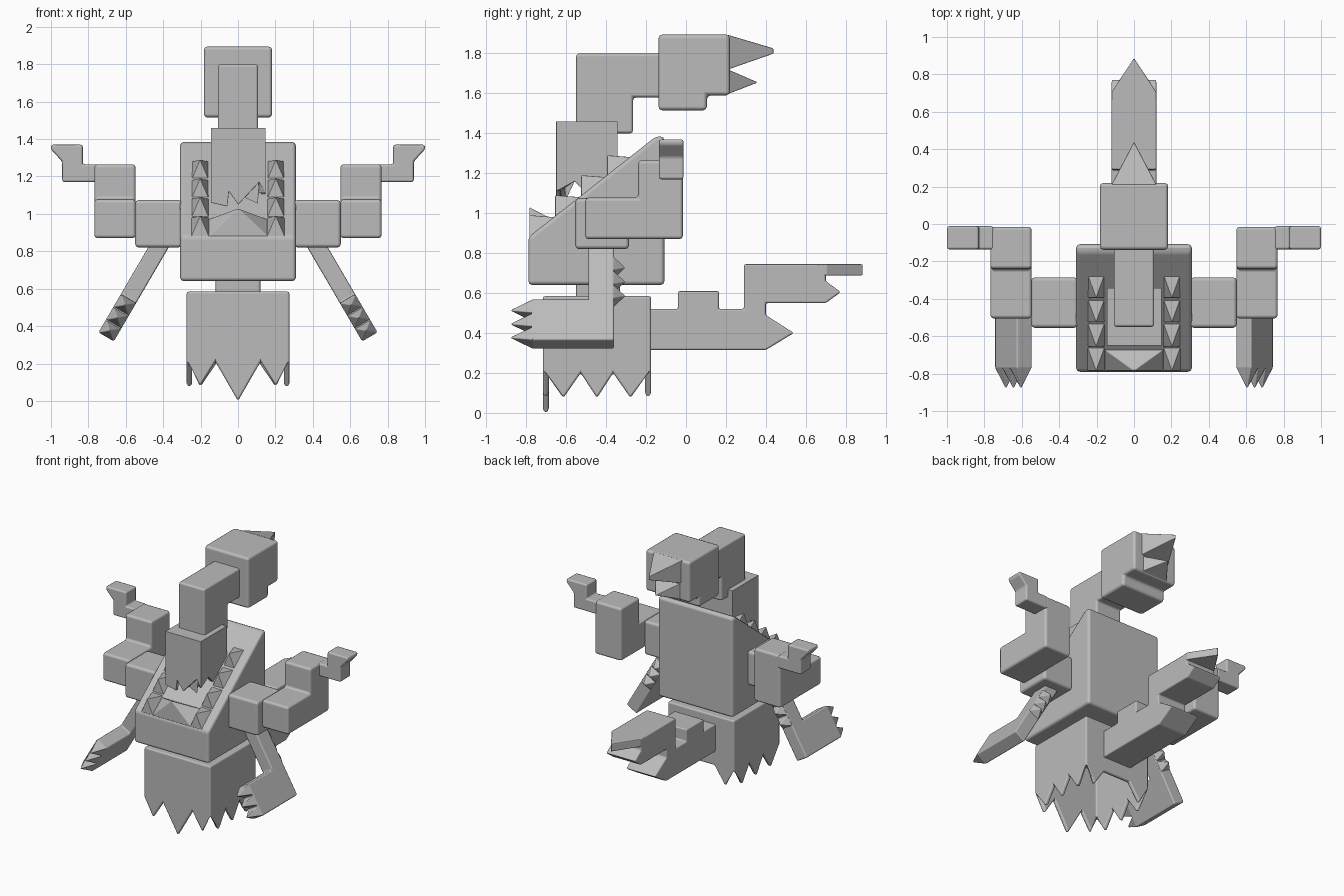
import bpy, bmesh, math
from mathutils import Matrix, Vector

if "Cube" in bpy.data.objects:
    bpy.data.objects.remove(bpy.data.objects["Cube"])

grey = bpy.data.materials.new("plain_grey")
grey.diffuse_color = (0.5, 0.5, 0.5, 1)
grey.use_nodes = True
grey.node_tree.nodes["Principled BSDF"].inputs["Base Color"].default_value = grey.diffuse_color


def finish(name, bm, bevel, mirror=False, thick=0, matrix=None):
    """Turn a bmesh into an object with rounded edges."""
    bmesh.ops.recalc_face_normals(bm, faces=bm.faces) if not thick else None
    if matrix:
        bm.transform(matrix)
    me = bpy.data.meshes.new(name)
    bm.to_mesh(me)
    bm.free()
    me.materials.append(grey)
    me.shade_smooth()
    ob = bpy.data.objects.new(name, me)
    bpy.context.collection.objects.link(ob)
    if thick:
        m = ob.modifiers.new("thickness", 'SOLIDIFY')
        m.thickness, m.offset, m.use_even_offset = thick, -1, True
    b = ob.modifiers.new("bevel", 'BEVEL')
    b.width, b.segments, b.harden_normals = bevel, 2, True
    b.limit_method, b.angle_limit = 'ANGLE', math.radians(30)
    if mirror:
        ob.modifiers.new("mirror", 'MIRROR')
    return ob


def prism(name, pts, axis, lo, hi, bevel=0.015, **kw):
    """Extrude a profile along an axis between lo and hi."""
    put = {'X': lambda p, w: (w, p[0], p[1]), 'Y': lambda p, w: (p[0], w, p[1]),
           'Z': lambda p, w: (p[0], p[1], w)}[axis]
    bm = bmesh.new()
    a = [bm.verts.new(put(p, lo)) for p in pts]
    b = [bm.verts.new(put(p, hi)) for p in pts]
    bm.faces.new(a)
    bm.faces.new(b[::-1])
    for i in range(len(pts)):
        j = (i + 1) % len(pts)
        bm.faces.new((a[i], a[j], b[j], b[i]))
    return finish(name, bm, bevel, **kw)


def box(name, x, y, z, bevel=0.015, **kw):
    return prism(name, [(y[0], z[0]), (y[1], z[0]), (y[1], z[1]), (y[0], z[1])],
                 'X', x[0], x[1], bevel, **kw)


def spikes(name, groups, bevel=0.004, **kw):
    """One convex solid for each group of points."""
    bm = bmesh.new()
    for pts in groups:
        vs = [bm.verts.new(p) for p in pts]
        bmesh.ops.convex_hull(bm, input=vs)
    return finish(name, bm, bevel, **kw)


def torn_box(name, x, y, top, sides, thick, bevel):
    """Open-bottomed box; each side has a ragged lower rim of (fraction, z)."""
    bm = bmesh.new()
    c = [Vector((x[0], y[0], 0)), Vector((x[1], y[0], 0)),
         Vector((x[1], y[1], 0)), Vector((x[0], y[1], 0))]
    up = [bm.verts.new((p.x, p.y, top)) for p in c]
    rims = []
    for i, side in enumerate(sides):
        rim = []
        for t, z in side:
            p = c[i].lerp(c[(i + 1) % 4], t)
            rim.append(bm.verts.new((p.x, p.y, z)))
        rims.append(rim)
    for i in range(4):
        j = (i + 1) % 4
        bm.faces.new(rims[i] + [rims[j][0], up[j], up[i]])
    bm.faces.new(up)
    return finish(name, bm, bevel, thick=thick)


# Ragged skirt and waist
front = [(0, .21), (.13, .08), (.28, .21), (.5, 0), (.72, .21), (.87, .08)]
side = [(0, .21), (.19, .075), (.35, .2), (.5, .075), (.65, .2), (.81, .075)]
back = [(0, .21), (.14, .08), (.3, .21), (.7, .21), (.86, .08)]
torn_box("ragged_skirt", (-.275, .275), (-.717, -.175), .585, [front, side, back, side], .03, .012)
box("waist", (-.12, .12), (-.55, -.33), (.54, .68))

# Torso with sloping front
prism("torso", [(-.79, .64), (-.108, .64), (-.108, 1.385), (-.15, 1.385), (-.79, .88)],
      'X', -.31, .31, .025)

# Teeth along the slope
teeth = []
for i in range(4):
    y0, z0 = -.785 + .13 * i, .88 + .1 * i
    y1, z1 = y0 + .13, z0 + .1
    teeth.append([(.155, y0, z0), (.25, y0, z0), (.155, y1, z1), (.25, y1, z1), (.2025, y0, z1 + .01)])
spikes("side_teeth", teeth, .003, mirror=True)
spikes("front_tooth", [[(-.16, -.785, .88), (.16, -.785, .88), (-.16, -.67, .97), (.16, -.67, .97),
                        (0, -.785, 1.03)]])

# Ragged collar and neck
torn_box("ragged_collar", (-.145, .148), (-.65, -.342), 1.46,
         [[(0, 1.06), (.3, 1.04), (.33, 1.12), (.5, 1.05), (.88, 1.17)],
          [(0, 1.11), (.3, 1.16), (.55, 1.08)],
          [(0, 1.1), (.5, 1.05)],
          [(0, 1.1), (.45, 1.08), (.7, 1.16)]], .025, .01)
prism("neck", [(-.55, 1.40), (-.265, 1.40), (-.265, 1.58), (-.1, 1.58), (-.1, 1.8), (-.55, 1.8)],
      'X', -.108, .108)

# Head and beak
prism("head", [(-.138, 1.515), (.105, 1.515), (.105, 1.59), (.22, 1.59), (.22, 1.895), (-.138, 1.895)],
      'X', -.183, .183, .02)
spikes("beak", [
    [(-.12, .21, 1.72), (.12, .21, 1.72), (-.12, .21, 1.893), (.12, .21, 1.893),
     (0, .44, 1.80), (0, .44, 1.825)],
    [(-.11, .21, 1.597), (.11, .21, 1.597), (-.11, .21, 1.72), (.11, .21, 1.72), (0, .36, 1.655)]])

# Arms
box("upper_arm", (.30, .55), (-.555, -.285), (.82, 1.075), .02, mirror=True)
prism("forearm", [(-.505, .87), (-.015, .87), (-.015, 1.265), (-.24, 1.265), (-.24, 1.078), (-.505, 1.078)],
      'X', .547, .768, .018, mirror=True)
prism("hand", [(.75, 1.17), (.94, 1.17), (.94, 1.28), (1, 1.345), (1, 1.37), (.83, 1.37),
               (.83, 1.265), (.75, 1.265)], 'Y', -.135, -.012, .012, mirror=True)

# Tilted hanging claws under the arms
tilt = Matrix.Translation((.43, 0, .813)) @ Matrix.Rotation(math.radians(-30.3), 4, 'Y')
w = .0475
prism("claw_arm", [(-.36, .05), (-.36, -.545), (-.775, -.545), (-.775, -.308), (-.488, -.308), (-.488, .05)],
      'X', -w, w, .01, mirror=True, matrix=tilt)


def claw(y0, y1, s, h):
    return [(-w, y0, -s - h), (w, y0, -s - h), (-w, y0, -s + h), (w, y0, -s + h), (0, y1, -s)]


spikes("claw_fingers", [claw(-.765, -.885, .3475 + .079 * i, .0395) for i in range(3)],
       .005, mirror=True, matrix=tilt)
spikes("claw_back_spikes", [claw(-.365, -.302, .10 + .082 * i, .041) for i in range(3)],
       .005, mirror=True, matrix=tilt)

# Stepped tail with pointed ends
prism("tail", [(-.2, .315), (.40, .315), (.54, .40), (.40, .49), (.40, .55), (.70, .55), (.775, .605),
               (.70, .66), (.70, .745), (.29, .745), (.29, .52), (.165, .52), (.165, .61),
               (-.04, .61), (-.04, .52), (-.2, .52)], 'X', -.12, .12, .01)
prism("tail_tip", [(-.12, .66), (.12, .66), (.12, .705), (0, .887), (-.12, .705)],
      'Z', .688, .745, .006)
